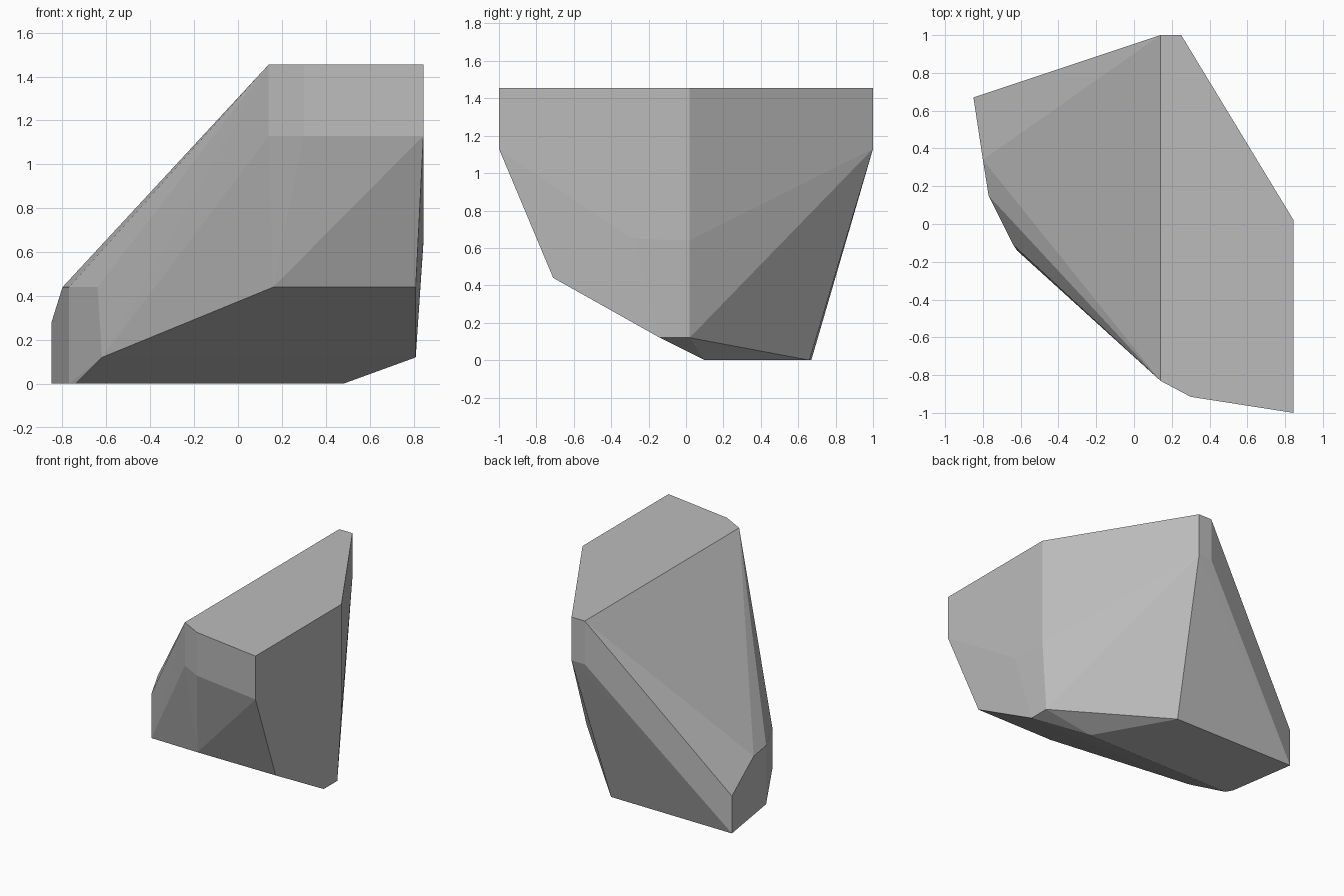
import bpy
import bmesh
import math

if "Cube" in bpy.data.objects:
    bpy.data.objects.remove(bpy.data.objects["Cube"])

TOP, MID, LOW = 1.455, 1.13, 0.44

# Top plateau outline, with short vertical walls dropping to a chamfer
plateau = [(0.14, 1.0), (0.25, 1.0), (0.845, 0.02),
           (0.845, -1.0), (0.30, -0.915), (0.14, -0.83)]
wall_base = [MID, MID, 0.64, MID, MID, MID]
points = [(x, y, TOP) for x, y in plateau]
points += [(x, y, z) for (x, y), z in zip(plateau, wall_base)]

# Right side and undercut front
points += [(0.845, -0.28, 0.65), (0.81, -0.71, LOW), (0.16, -0.71, LOW),
           (0.81, -0.14, 0.12), (0.81, 0.02, 0.12), (-0.62, -0.14, 0.12)]

# Low left end
points += [(-0.85, 0.67, 0.28), (-0.80, 0.34, LOW),
           (-0.77, 0.15, LOW), (-0.64, -0.11, LOW)]

# Flat base
points += [(x, y, 0.0) for x, y in
           [(-0.85, 0.67), (-0.77, 0.15), (-0.74, 0.10), (0.48, 0.10), (0.16, 0.66)]]

# Chiselled boulder wrapped around the corner points
bm = bmesh.new()
for p in points:
    bm.verts.new(p)
hull = bmesh.ops.convex_hull(bm, input=bm.verts[:])
loose = [v for v in bm.verts if not v.link_faces]
bmesh.ops.delete(bm, geom=loose, context='VERTS')
bmesh.ops.dissolve_limit(bm, angle_limit=math.radians(0.5),
                         verts=bm.verts[:], edges=bm.edges[:])
bmesh.ops.recalc_face_normals(bm, faces=bm.faces[:])
mesh = bpy.data.meshes.new("boulder")
bm.to_mesh(mesh)
bm.free()

stone = bpy.data.materials.new("stone grey")
stone.diffuse_color = (0.5, 0.5, 0.5, 1.0)
stone.use_nodes = True
stone.node_tree.nodes["Principled BSDF"].inputs["Base Color"].default_value = stone.diffuse_color
mesh.materials.append(stone)
boulder = bpy.data.objects.new("boulder", mesh)
bpy.context.collection.objects.link(boulder)
